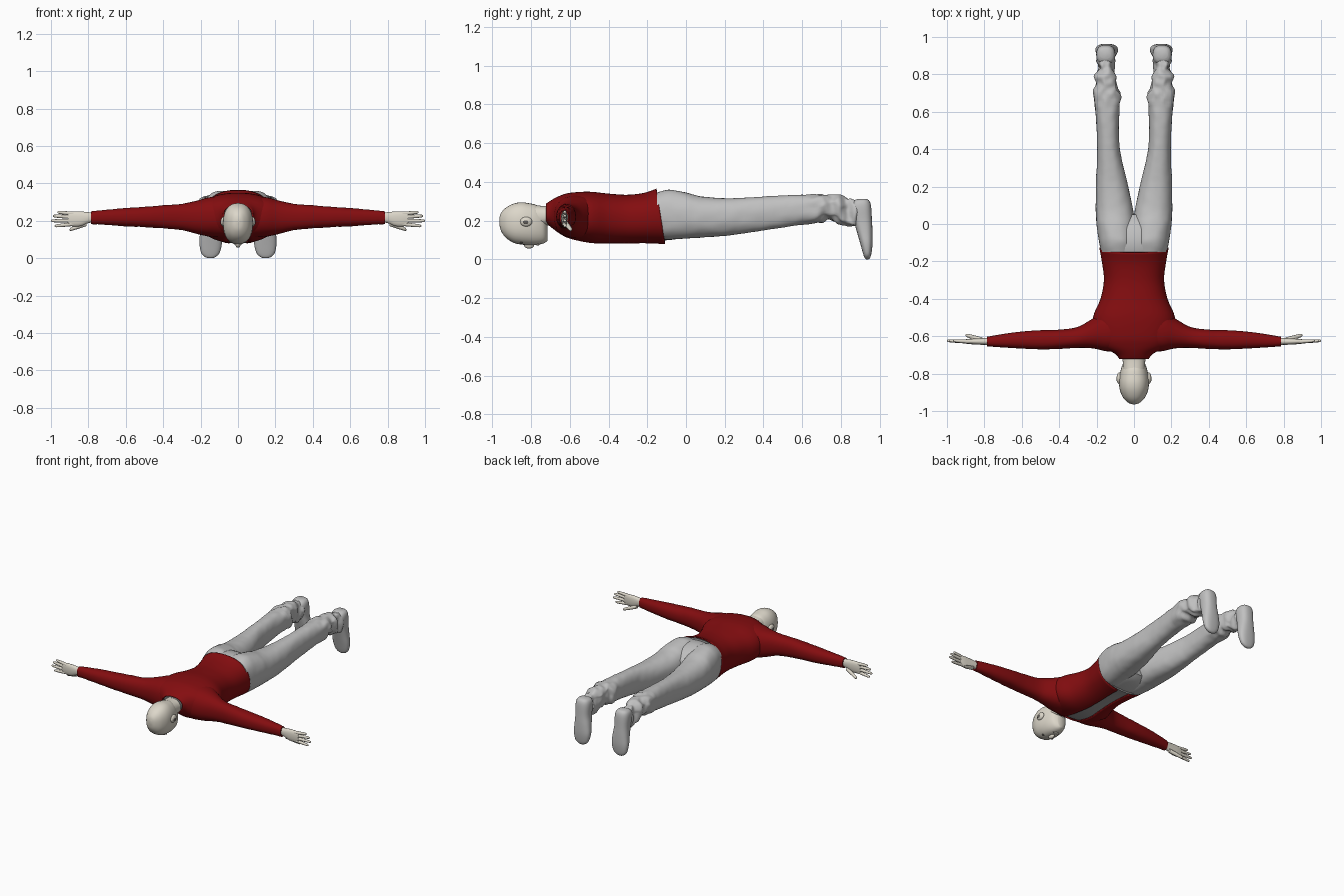
import bpy, bmesh, math
from mathutils import Vector, noise

default = bpy.data.objects.get("Cube")
if default:
    bpy.data.objects.remove(default, do_unlink=True)


def material(name, colour):
    mat = bpy.data.materials.new(name)
    mat.use_nodes = True
    mat.diffuse_color = (*colour, 1)
    mat.node_tree.nodes["Principled BSDF"].inputs["Base Color"].default_value = (*colour, 1)
    return mat


red = material("dark red cloth", (.23, .004, .005))
grey = material("light grey cloth", (.53, .53, .53))
shirt_grey = material("shirt grey", (.36, .36, .36))
skin = material("pale skin", (.72, .68, .59))
dark = material("eye grey", (.12, .11, .1))


def finish(name, bm, mat, mirror):
    """Turn a bmesh into a smooth object, optionally mirrored to the other side."""
    bmesh.ops.recalc_face_normals(bm, faces=bm.faces)
    mesh = bpy.data.meshes.new(name)
    bm.to_mesh(mesh)
    bm.free()
    mesh.materials.append(mat)
    obj = bpy.data.objects.new(name, mesh)
    bpy.context.collection.objects.link(obj)
    if mirror:
        obj.modifiers.new("other side", "MIRROR")
    bpy.ops.object.select_all(action="DESELECT")
    obj.select_set(True)
    bpy.context.view_layer.objects.active = obj
    bpy.ops.object.shade_smooth_by_angle(angle=math.radians(50))
    return obj


def spline(sections, steps):
    """Pass a smooth curve through the section parameters."""
    rows = [Vector(s) for s in sections]
    result = []
    for i in range(len(rows) - 1):
        p, q = rows[i], rows[i + 1]
        before, after = rows[max(i - 1, 0)], rows[min(i + 2, len(rows) - 1)]
        for k in range(steps):
            t = k / steps
            m, n = (q - before) / 2, (after - p) / 2
            result.append(p + m * t + (3 * (q - p) - 2 * m - n) * t * t
                          + (2 * (p - q) + m + n) * t ** 3)
    return result + [rows[-1]]


def loft(name, axis, sections, mat, mirror=False, sides=32, steps=4, power=2.3,
         gap=0, inset=0, tilt=0, wrinkle=None):
    """Skin rounded sections (position, min a, max a, min b, max b) along an axis."""
    bm = bmesh.new()
    rings = []
    for pos, a0, a1, b0, b1 in spline(sections, steps):
        ring = []
        for k in range(sides):
            span = k / (sides - 1) if gap else k / sides
            angle = gap + span * (math.tau - 2 * gap) - math.pi / 2
            c, s = math.cos(angle), math.sin(angle)
            u = math.copysign(abs(c) ** (2 / power), c)
            v = math.copysign(abs(s) ** (2 / power), s)
            a = (a0 + a1) / 2 + u * ((a1 - a0) / 2 - inset)
            b = (b0 + b1) / 2 + v * ((b1 - b0) / 2 - inset)
            p = pos - tilt * v * max(0, pos + .35)
            co = Vector({"x": (p, a, b), "y": (a, p, b), "z": (a, b, p)}[axis])
            if wrinkle:
                # Folds grow stronger past the given position
                strength = min(max((pos - wrinkle) * 8, .12), 1) * .016
                co.x += strength * noise.noise(co * 22)
                co.z += strength * noise.noise(co * 26 + Vector((5, 0, 0)))
            ring.append(bm.verts.new(co))
        rings.append(ring)
    for low, high in zip(rings, rings[1:]):
        for k in range(sides - 1 if gap else sides):
            n = (k + 1) % sides
            bm.faces.new((low[k], low[n], high[n], high[k]))
    if not gap:
        bm.faces.new(rings[0])
        bm.faces.new(rings[-1])
    return finish(name, bm, mat, mirror)


def ellipsoid(name, centre, radii, mat, mirror=False):
    bm = bmesh.new()
    bmesh.ops.create_uvsphere(bm, u_segments=20, v_segments=12, radius=1)
    bmesh.ops.scale(bm, vec=radii, verts=bm.verts)
    bmesh.ops.translate(bm, vec=centre, verts=bm.verts)
    return finish(name, bm, mat, mirror)


def centred(rows):
    """Expand (position, half width, min b, max b) to full sections."""
    return [(p, -w, w, lo, hi) for p, w, lo, hi in rows]


# Open jacket over a shirt
torso = centred([(-.72, .075, .19, .285), (-.69, .1, .165, .305), (-.65, .175, .135, .325),
                 (-.6, .205, .11, .34), (-.5, .215, .088, .346), (-.4, .175, .083, .336),
                 (-.3, .157, .085, .33), (-.2, .168, .085, .34), (-.13, .181, .08, .362)])
jacket = loft("jacket_body", "y", torso, red, sides=48, gap=.2, tilt=.1)
shell = jacket.modifiers.new("cloth thickness", "SOLIDIFY")
shell.thickness, shell.offset = .008, 0
loft("shirt", "y", torso, shirt_grey, sides=48, inset=.008, tilt=.1)

# Sleeves, reaching sideways from the shoulders
loft("sleeve", "x", [(.08, -.685, -.45, .11, .335), (.15, -.68, -.46, .115, .327),
                     (.22, -.665, -.505, .13, .308), (.3, -.662, -.55, .15, .29),
                     (.4, -.668, -.565, .16, .283), (.5, -.67, -.568, .166, .275),
                     (.6, -.666, -.575, .171, .268), (.7, -.66, -.588, .178, .26),
                     (.785, -.654, -.603, .183, .252)], red, mirror=True, wrinkle=.9)

# Hands with fingers in a vertical plane
loft("palm", "x", [(.76, -.647, -.608, .193, .243), (.8, -.646, -.61, .188, .246),
                   (.84, -.645, -.612, .172, .25), (.88, -.642, -.614, .17, .25),
                   (.91, -.638, -.618, .176, .246)], skin, mirror=True, sides=20)
fingers = {"little": (.238, .246, .965), "ring": (.22, .226, .99),
           "middle": (.201, .2, 1), "index": (.183, .172, .98)}


def finger(name, start, end, r):
    rows = []
    for t, k in ((0, 1), (.4, .95), (.8, .8), (.96, .6), (1, .2)):
        c = Vector(start).lerp(Vector(end), t)
        rows.append((c.x, c.y - r * k, c.y + r * k, c.z - r * k, c.z + r * k))
    loft(name, "x", rows, skin, mirror=True, sides=12, steps=2, power=2)


for label, (base, tip, reach) in fingers.items():
    finger(label + "_finger", (.88, -.629, base), (reach, -.624, tip), .0105)
finger("thumb", (.81, -.62, .185), (.9, -.594, .153), .013)

# Head, neck and face
loft("head", "y", centred([(-.964, .008, .19, .21), (-.956, .03, .15, .238),
                           (-.93, .057, .112, .267), (-.89, .075, .086, .288),
                           (-.85, .08, .077, .295), (-.81, .077, .074, .29),
                           (-.77, .068, .075, .28), (-.735, .052, .083, .25),
                           (-.716, .025, .095, .2)]), skin)
loft("neck", "y", centred([(-.82, .06, .16, .285), (-.76, .06, .165, .278),
                           (-.72, .061, .175, .276), (-.67, .068, .18, .28)]), skin)
ellipsoid("ear", (.079, -.825, .195), (.014, .031, .025), skin, True)
ellipsoid("inner_ear", (.09, -.827, .193), (.004, .015, .011), dark, True)
ellipsoid("nose", (0, -.81, .074), (.014, .026, .018), skin)
ellipsoid("eye", (.032, -.85, .087), (.014, .008, .006), dark, True)
ellipsoid("lips", (0, -.765, .077), (.024, .009, .006), skin)

# Trousers: seat plus two legs with crumpled cuffs
loft("trouser_seat", "y", centred([(-.19, .165, .1, .33), (-.13, .174, .098, .348),
                                   (-.07, .186, .102, .348), (0, .17, .115, .325),
                                   (.05, .1, .14, .28)]), grey)
loft("trouser_leg", "y", [(-.15, -.01, .177, .11, .345), (-.09, -.01, .188, .103, .36),
                          (0, -.004, .2, .108, .345), (.08, .005, .204, .113, .325),
                          (.2, .03, .204, .122, .316), (.3, .055, .2, .135, .318),
                          (.4, .076, .196, .15, .325), (.5, .08, .2, .165, .33),
                          (.6, .078, .207, .18, .335), (.69, .068, .217, .19, .335),
                          (.74, .09, .205, .205, .33), (.79, .095, .208, .185, .325),
                          (.83, .108, .19, .17, .318), (.87, .1, .2, .165, .315),
                          (.885, .11, .19, .18, .305)], grey,
     mirror=True, sides=40, steps=6, wrinkle=.58)

# Shoes, toes pointing down
loft("shoe", "z", [(.312, .125, .18, .885, .935), (.3, .108, .195, .862, .948),
                   (.27, .1, .202, .852, .956), (.2, .1, .2, .866, .96),
                   (.14, .091, .203, .883, .963), (.08, .086, .206, .9, .963),
                   (.03, .098, .197, .914, .957), (.008, .118, .178, .922, .95),
                   (0, .138, .158, .93, .942)], grey, mirror=True, power=2.5)
